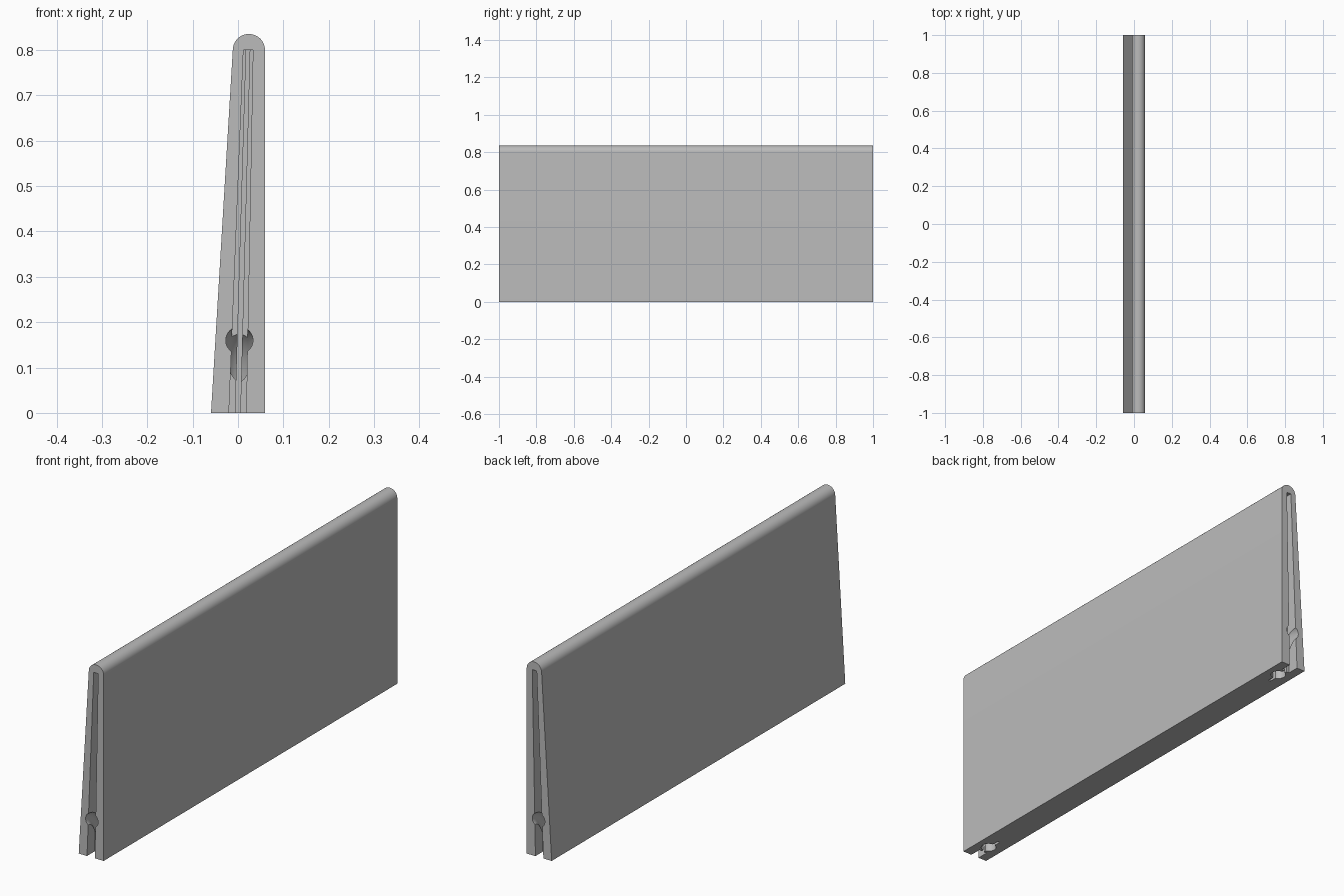
import bpy, bmesh, math
from mathutils import Vector

old = bpy.data.objects.get("Cube")
if old:
    bpy.data.objects.remove(old, do_unlink=True)

grey = bpy.data.materials.new("light grey")
grey.use_nodes = True
grey.diffuse_color = (0.5, 0.5, 0.5, 1)
grey.node_tree.nodes["Principled BSDF"].inputs["Base Color"].default_value = (0.5, 0.5, 0.5, 1)


def loft(name, rings):
    """Solid made by bridging closed rings of equal point count."""
    bm = bmesh.new()
    loops = [[bm.verts.new(p) for p in ring] for ring in rings]
    n = len(loops[0])
    for a, b in zip(loops, loops[1:]):
        for i in range(n):
            j = (i + 1) % n
            bm.faces.new((a[i], a[j], b[j], b[i]))
    bm.faces.new(loops[0])
    bm.faces.new(loops[-1])
    bmesh.ops.recalc_face_normals(bm, faces=bm.faces)
    mesh = bpy.data.meshes.new(name)
    bm.to_mesh(mesh)
    bm.free()
    obj = bpy.data.objects.new(name, mesh)
    bpy.context.collection.objects.link(obj)
    mesh.materials.append(grey)
    return obj


def prism(name, profile, y0, y1):
    return loft(name, [[(x, y, z) for x, z in profile] for y in (y0, y1)])


# Tapered panel with a rounded top edge
TOP = 0.80
RADIUS = 0.0355
CX = 0.024
profile = [(-0.0595, 0), (0.0595, 0)]
for i in range(25):
    a = math.pi * i / 24
    profile.append((CX + RADIUS * math.cos(a), TOP + RADIUS * math.sin(a)))
panel = prism("tapered_panel", profile, -1, 1)


def slot_profile(bottom, top):
    """Slanted slot outline, run on below the base so it cuts through."""
    k = 0.05 / TOP
    low = [b - (t - b) * k for b, t in zip(bottom, top)]
    return [(low[0], -0.05), (low[1], -0.05), (top[1], TOP), (top[0], TOP)]


WIDE = slot_profile((-0.02, 0.018), (0.012, 0.033))
NARROW = slot_profile((-0.006, 0.005), (0.018, 0.026))


def elbow(side):
    """Bent round channel from the end face down to the base."""
    depth, height, r = 0.09, 0.16, 0.03
    path = [(-0.03, height, 0, 1)]
    for i in range(17):
        a = math.pi / 2 * i / 16
        tangent = Vector((depth * math.cos(a), -height * math.sin(a))).normalized()
        path.append((depth * math.sin(a), height * math.cos(a), -tangent.y, tangent.x))
    path.append((depth, -0.03, 1, 0))
    rings = []
    for t, z, nt, nz in path:
        ring = []
        for k in range(32):
            a = 2 * math.pi * k / 32
            u = r * math.sin(a)
            ring.append((0.003 + r * math.cos(a), side * (1 - t - u * nt), z + u * nz))
        rings.append(ring)
    return loft("channel_cutter", rings)


# Stepped slot and channel at each end
bpy.context.view_layer.objects.active = panel
for side in (-1, 1):
    cutters = [
        prism("wide_slot_cutter", WIDE, side * 0.95, side * 1.05),
        prism("narrow_slot_cutter", NARROW, side * 0.85, side * 1.06),
        elbow(side),
    ]
    for cutter in cutters:
        cutter.hide_render = True
        mod = panel.modifiers.new("cut", "BOOLEAN")
        mod.operation = "DIFFERENCE"
        mod.solver = "EXACT"
        mod.object = cutter
        bpy.ops.object.modifier_apply(modifier=mod.name)
        bpy.data.objects.remove(cutter, do_unlink=True)

# Smooth curves, crisp edges
bpy.ops.object.select_all(action="DESELECT")
panel.select_set(True)
bpy.ops.object.shade_smooth_by_angle(angle=math.radians(30))
